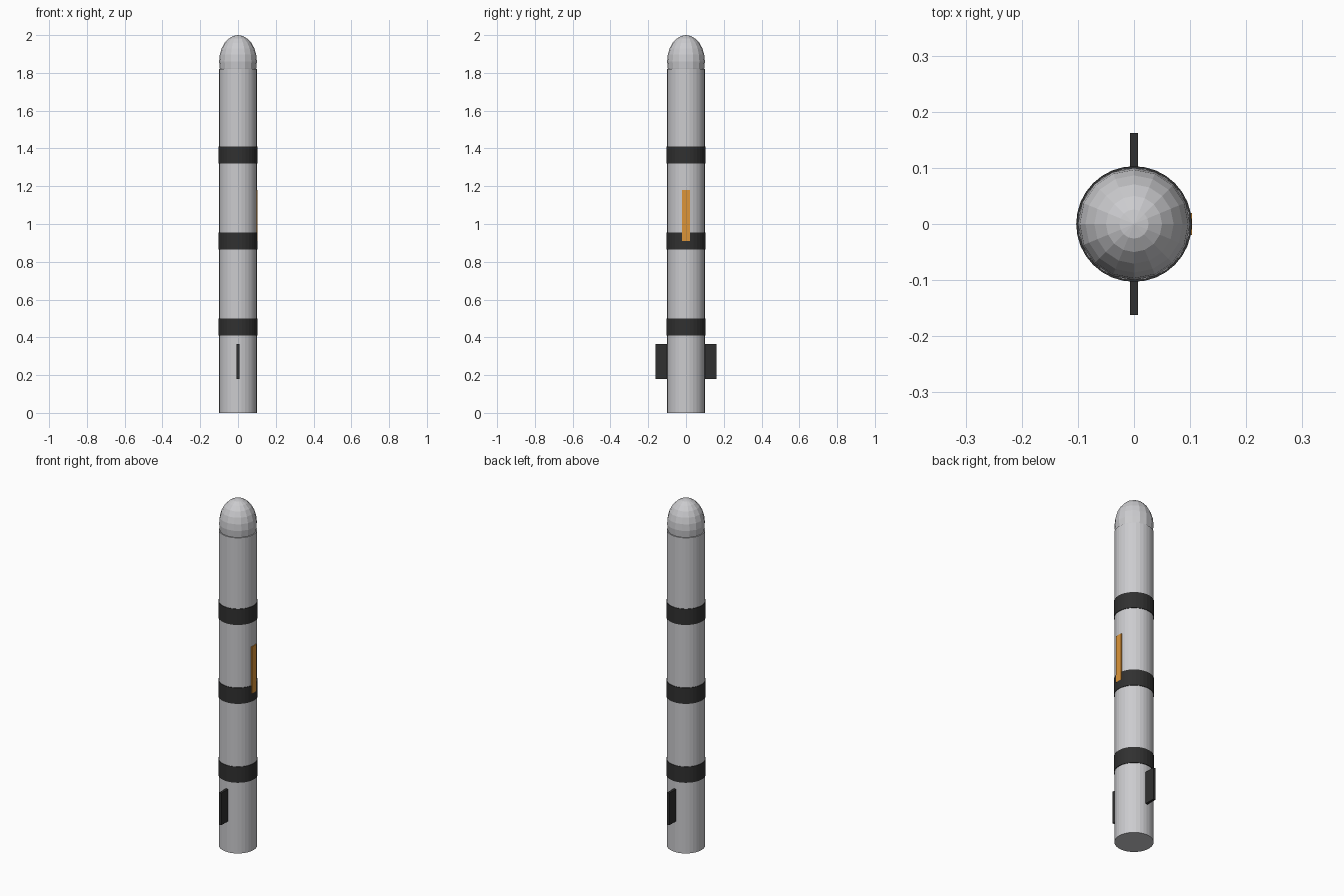
import bpy
from math import radians

cube = bpy.data.objects.get("Cube")
if cube:
    bpy.data.objects.remove(cube, do_unlink=True)


def make_material(name, colour):
    mat = bpy.data.materials.new(name)
    mat.use_nodes = True
    mat.diffuse_color = (*colour, 1)
    mat.node_tree.nodes["Principled BSDF"].inputs["Base Color"].default_value = (*colour, 1)
    return mat


grey = make_material("light grey", (0.60, 0.60, 0.62))
dark = make_material("charcoal", (0.03, 0.03, 0.03))
orange = make_material("orange", (0.72, 0.30, 0.04))


def finish(name, mat):
    obj = bpy.context.object
    obj.name = name
    obj.data.name = name
    obj.data.materials.append(mat)
    return obj


def tube(name, radius, bottom, top, mat, sides=32):
    bpy.ops.mesh.primitive_cylinder_add(vertices=sides, radius=radius, depth=top - bottom,
                                        location=(0, 0, (bottom + top) / 2))
    return finish(name, mat)


def box(name, low, high, mat):
    centre = [(a + b) / 2 for a, b in zip(low, high)]
    bpy.ops.mesh.primitive_cube_add(size=1, location=centre)
    bpy.context.object.scale = [b - a for a, b in zip(low, high)]
    bpy.ops.object.transform_apply(location=False, rotation=False, scale=True)
    return finish(name, mat)


BODY_TOP = 1.82
RADIUS = 0.10

# Straight body
tube("body", RADIUS, 0, BODY_TOP, grey)

# Domed nose, faceted and tucked slightly into the body
bpy.ops.mesh.primitive_uv_sphere_add(segments=16, ring_count=12, radius=1, location=(0, 0, 1.86))
bpy.context.object.scale = (RADIUS, RADIUS, 0.14)
bpy.ops.object.transform_apply(location=False, rotation=False, scale=True)
finish("nose", grey)

# Three evenly spaced bands
for i, fraction in enumerate((0.25, 0.5, 0.75), 1):
    z = BODY_TOP * fraction
    tube(f"band_{i}", 0.103, z - 0.046, z + 0.046, dark)

# Fins on the front and back
for name, side in (("front_fin", -1), ("back_fin", 1)):
    inner, outer = sorted((side * 0.09, side * 0.162))
    box(name, (-0.007, inner, 0.18), (0.007, outer, 0.365), dark)

# Marker strip on the left side
box("marker_strip", (0.095, -0.02, 0.91), (0.103, 0.02, 1.18), orange)
